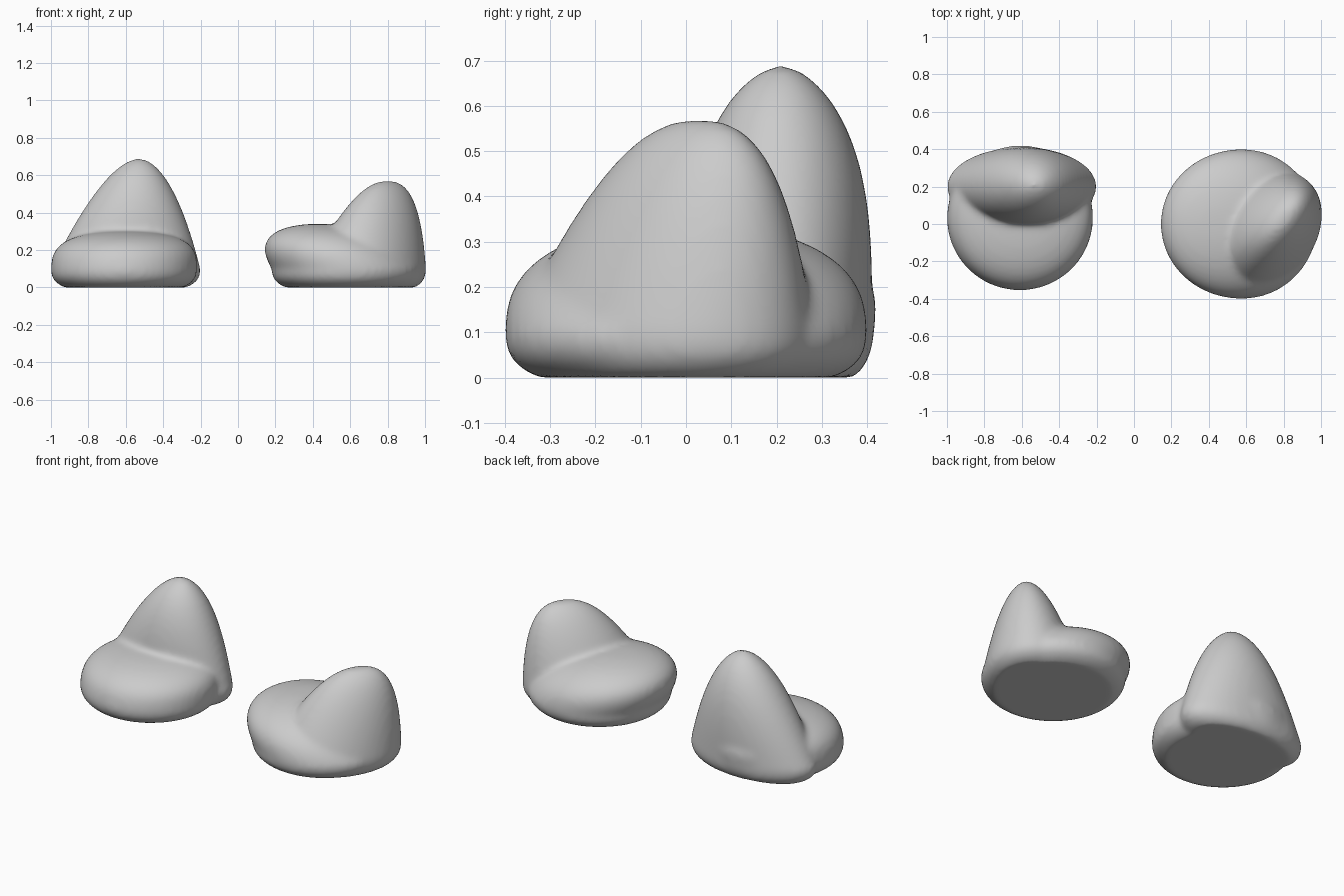
import bpy, bmesh, math
from mathutils import Matrix, Vector

cube = bpy.data.objects.get("Cube")
if cube:
    bpy.data.objects.remove(cube, do_unlink=True)

grey = (0.6, 0.6, 0.6, 1)
fabric = bpy.data.materials.new("grey_fabric")
fabric.use_nodes = True
fabric.diffuse_color = grey
fabric.node_tree.nodes["Principled BSDF"].inputs["Base Color"].default_value = grey

SIDES = 48
STEPS = 20
BULGE = 0.1      # height of the widest part of every cushion
TUCK = 0.18      # how far the bottom edge draws in


def add_ring(bm, centre, radius_a, radius_b, turn):
    """One horizontal ellipse of vertices."""
    spin = Matrix.Rotation(turn, 3, 'Z')
    ring = []
    for i in range(SIDES):
        angle = math.tau * i / SIDES
        offset = Vector((radius_a * math.cos(angle), radius_b * math.sin(angle), 0))
        ring.append(bm.verts.new(centre + spin @ offset))
    return ring


def add_cushion(bm, base, top, height, radii, taper_a, taper_b, turn=0):
    """Padded dome whose centre drifts from base to top as it narrows."""
    base, top = Vector((*base, BULGE)), Vector((*top, height))
    rings = []
    # Rounded underside
    for i in range(STEPS // 2):
        rise = i / (STEPS // 2)
        shrink = 1 - TUCK * (1 - rise) ** 3
        centre = Vector((base.x, base.y, BULGE * rise))
        rings.append(add_ring(bm, centre, radii[0] * shrink, radii[1] * shrink, turn))
    # Tapering upper part, with rings gathered near the crown
    for i in range(STEPS):
        t = math.sin(math.pi / 2 * i / STEPS)
        a, b = [radius * (1 - t ** curve) ** power
                for radius, (curve, power) in zip(radii, (taper_a, taper_b))]
        rings.append(add_ring(bm, base.lerp(top, t), a, b, turn))
    for low, high in zip(rings, rings[1:]):
        for i in range(SIDES):
            j = (i + 1) % SIDES
            bm.faces.new((low[i], low[j], high[j], high[i]))
    bm.faces.new(reversed(rings[0]))
    bm.faces.new(rings[-1])


def make_beanbag(name, seat, back):
    """Fuse the seat and the backrest into one soft bag."""
    bm = bmesh.new()
    add_cushion(bm, **seat)
    add_cushion(bm, **back)
    mesh = bpy.data.meshes.new(name)
    bm.to_mesh(mesh)
    bm.free()
    mesh.materials.append(fabric)
    bag = bpy.data.objects.new(name, mesh)
    bpy.context.collection.objects.link(bag)
    fuse = bag.modifiers.new("fuse", 'REMESH')
    fuse.mode = 'VOXEL'
    fuse.voxel_size = 0.016
    fuse.use_smooth_shade = True
    soften = bag.modifiers.new("soften", 'SMOOTH')
    soften.factor = 0.5
    soften.iterations = 10


# Tall beanbag, facing the front
make_beanbag(
    "tall_beanbag",
    seat=dict(base=(-0.61, 0.03), top=(-0.6, 0.06), height=0.3,
              radii=(0.39, 0.385), taper_a=(3, 0.4), taper_b=(3, 0.4)),
    back=dict(base=(-0.6, 0.2), top=(-0.53, 0.21), height=0.69,
              radii=(0.4, 0.21), taper_a=(1, 0.55), taper_b=(3, 0.6)))

# Low beanbag, turned towards the back right
make_beanbag(
    "low_beanbag",
    seat=dict(base=(0.58, 0), top=(0.44, 0), height=0.34,
              radii=(0.4, 0.4), taper_a=(2.5, 0.45), taper_b=(2.5, 0.45)),
    back=dict(base=(0.69, -0.05), top=(0.8, 0.03), height=0.57,
              radii=(0.37, 0.27), taper_a=(1, 0.4), taper_b=(1, 0.5),
              turn=math.radians(50)))
